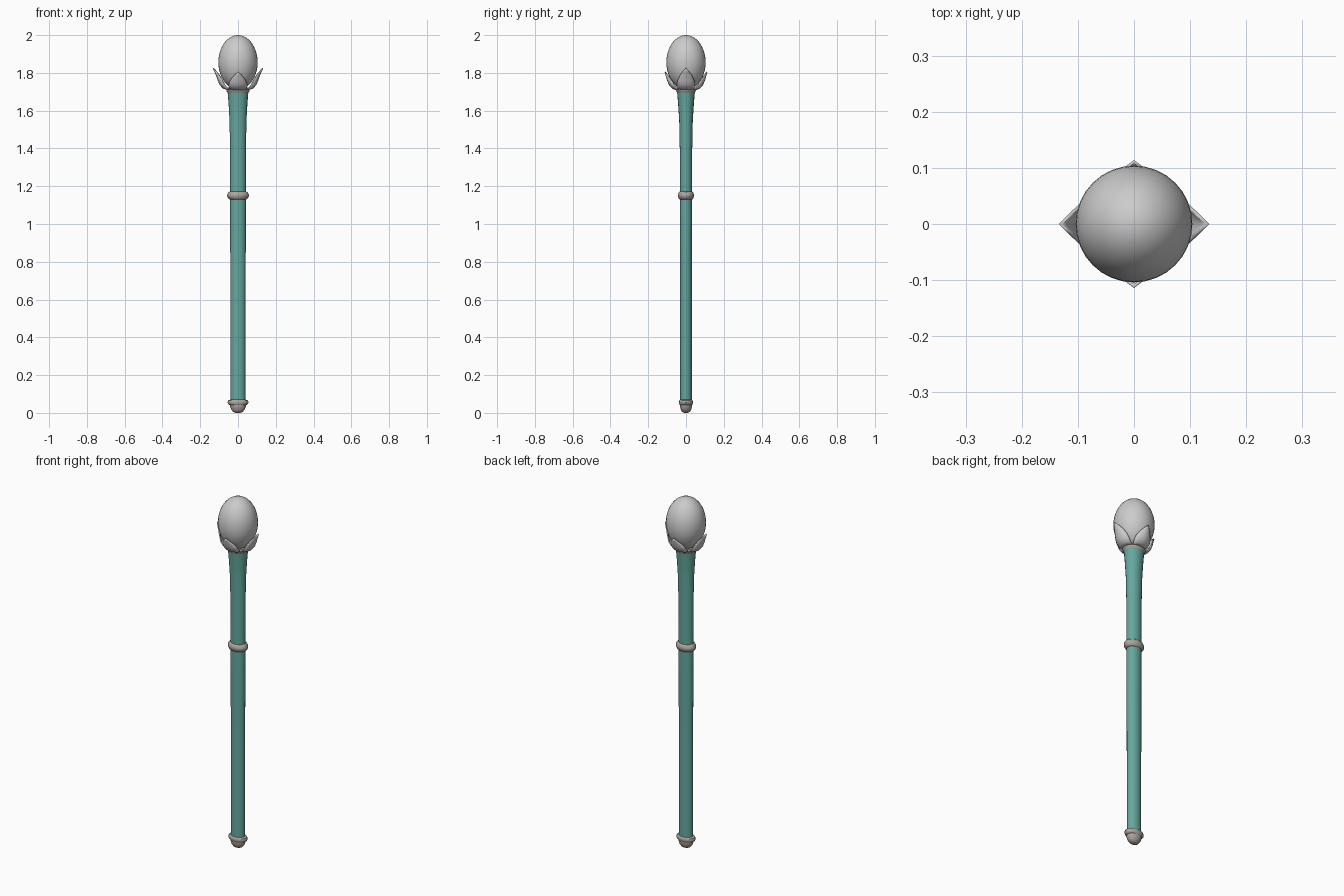
import bpy, bmesh, math

if "Cube" in bpy.data.objects:
    bpy.data.objects.remove(bpy.data.objects["Cube"])

def material(name, col):
    m = bpy.data.materials.new(name)
    m.diffuse_color = col
    m.use_nodes = True
    m.node_tree.nodes["Principled BSDF"].inputs["Base Color"].default_value = m.diffuse_color
    return m

teal = material("teal", (0.13, 0.39, 0.34, 1))
beige = material("beige", (0.42, 0.37, 0.34, 1))

def finish(bm, name, mat=None, angle=40):
    bmesh.ops.recalc_face_normals(bm, faces=bm.faces)
    me = bpy.data.meshes.new(name)
    bm.to_mesh(me)
    bm.free()
    ob = bpy.data.objects.new(name, me)
    bpy.context.collection.objects.link(ob)
    if mat:
        me.materials.append(mat)
    bpy.ops.object.select_all(action='DESELECT')
    ob.select_set(True)
    bpy.context.view_layer.objects.active = ob
    bpy.ops.object.shade_smooth_by_angle(angle=math.radians(angle))
    return ob

# Oval lathe: rows of (x radius, y radius, z), capped at both ends
def oval_stack(name, rows, mat=None, n=20):
    bm = bmesh.new()
    rings = [[bm.verts.new((rx * math.cos(2 * math.pi * i / n),
                            ry * math.sin(2 * math.pi * i / n), z))
              for i in range(n)] for rx, ry, z in rows]
    for a, b in zip(rings, rings[1:]):
        for i in range(n):
            j = (i + 1) % n
            bm.faces.new((a[i], a[j], b[j], b[i]))
    bm.faces.new(rings[0][::-1])
    bm.faces.new(rings[-1])
    return finish(bm, name, mat)

# Shaft, flaring under the bud
oval_stack("shaft", [(.039, .031, .04), (.04, .031, .5), (.041, .031, .84), (.042, .033, 1.15),
                     (.042, .033, 1.4), (.045, .036, 1.55), (.05, .042, 1.64),
                     (.055, .047, 1.70)], teal)

# Grip ring, collar and foot
oval_stack("grip_ring", [(.042, .033, 1.13), (.051, .038, 1.135), (.057, .043, 1.147),
                         (.057, .043, 1.155), (.051, .038, 1.168), (.042, .033, 1.172)], beige)
oval_stack("collar", [(.054, .046, 1.695), (.06, .051, 1.703), (.062, .053, 1.712),
                      (.056, .047, 1.722)], beige)
oval_stack("foot_ring", [(.041, .031, .04), (.051, .035, .045), (.056, .037, .055),
                         (.052, .035, .066), (.041, .031, .07)], beige)
oval_stack("foot_cap", [(.012, .01, 0), (.026, .021, .006), (.036, .028, .018),
                        (.042, .032, .035), (.043, .032, .05)], beige)

# Egg-shaped bud
bm = bmesh.new()
bmesh.ops.create_uvsphere(bm, u_segments=32, v_segments=20, radius=1)
for v in bm.verts:
    v.co = (v.co.x * .104, v.co.y * .104, 1.856 + v.co.z * .144)
finish(bm, "bud", angle=60)

# Cupped sepals: rows of (distance out, z, half width)
def sepal(name, rows, turn):
    bm = bmesh.new()
    cols = [-1, -.66, -.33, 0, .33, .66, 1]
    c, s = math.cos(turn), math.sin(turn)
    grid = []
    for out, z, w in rows:
        line = []
        for u in cols:
            x, y = out - .5 * w * u * u, w * u
            line.append(bm.verts.new((x * c - y * s, x * s + y * c, z)))
        grid.append(line)
    for a, b in zip(grid, grid[1:]):
        for i in range(len(cols) - 1):
            bm.faces.new((a[i], a[i + 1], b[i + 1], b[i]))
    bmesh.ops.remove_doubles(bm, verts=bm.verts, dist=.0004)
    ob = finish(bm, name)
    m = ob.modifiers.new("thickness", 'SOLIDIFY')
    m.thickness = .006
    m.offset = 0

side_rows = [(.05, 1.71, .034), (.08, 1.72, .043), (.096, 1.74, .047), (.104, 1.76, .043),
             (.113, 1.785, .032), (.122, 1.807, .016), (.131, 1.825, 0)]
face_rows = [(.045, 1.71, .034), (.07, 1.718, .044), (.086, 1.735, .049), (.094, 1.752, .044),
             (.101, 1.772, .032), (.106, 1.79, .016), (.111, 1.806, 0)]
for k, side in enumerate(("right", "back", "left", "front")):
    sepal("sepal_" + side, face_rows if k % 2 else side_rows, k * math.pi / 2)
